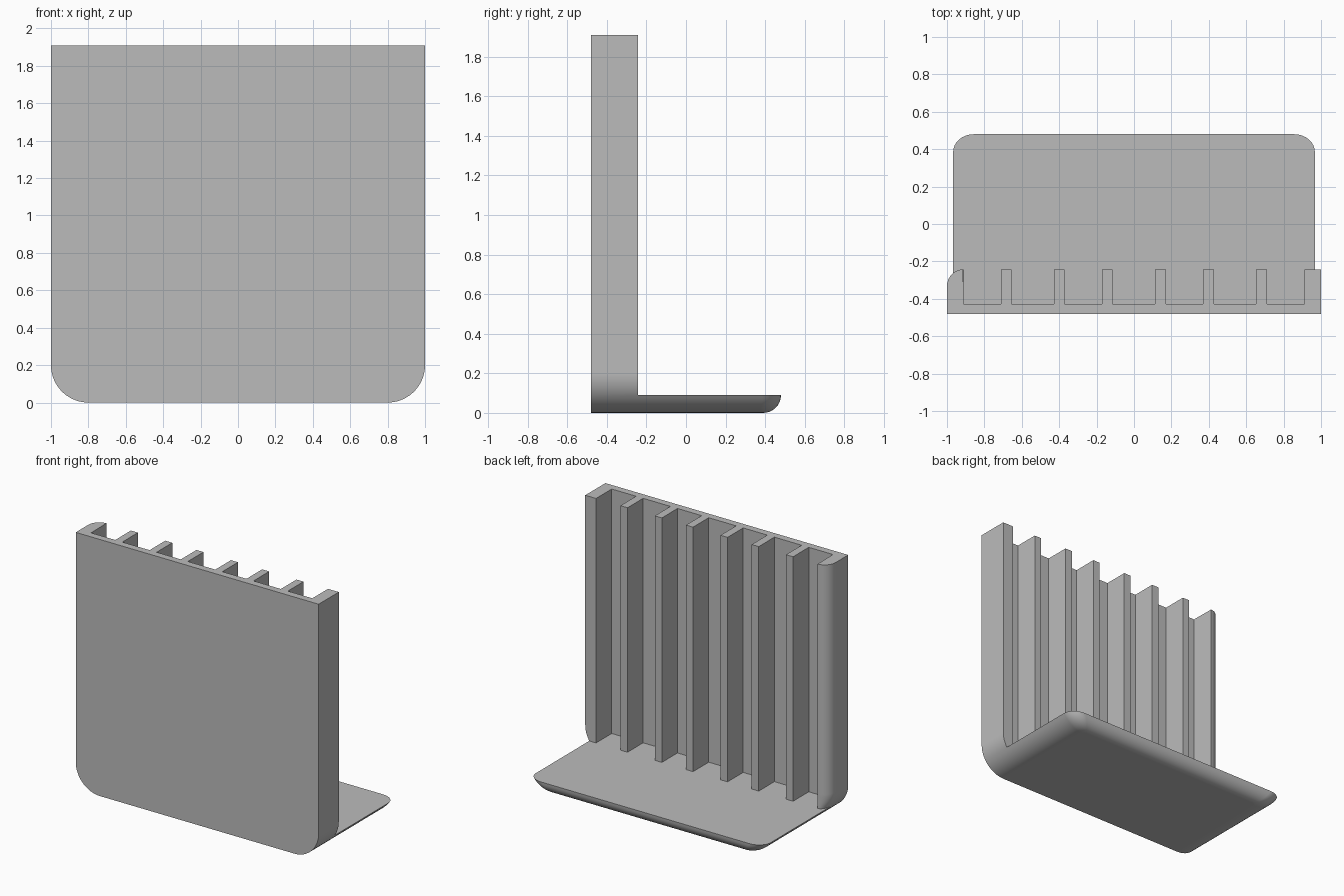
import bpy, bmesh, math

if "Cube" in bpy.data.objects:
    bpy.data.objects.remove(bpy.data.objects["Cube"])

FRONT, BACK = -0.48, 0.48
PLATE, FIN = -0.427, -0.243      # rear face of the plate, tips of the fins
BASE_Z, TOP_Z = 0.09, 1.91
R = 0.2                          # lower corner radius of the wall
FIN_W = 0.058
FINS = [0.652, 0.369, 0.112, -0.172, -0.429, -0.712]   # left edge of each fin
END = 0.911                      # inner face of the end fins
ARC = 8


def half_width(z):
    if z >= R:
        return 1.0
    return 1 - R + math.sqrt(R * R - (R - z) ** 2)


def base_outline(z, t):
    """Counter-clockwise slab section with rounded rear corners."""
    w = half_width(z)
    yb = BACK - 0.09 + 0.09 * math.sin(t)
    k = 0.25 + 0.75 * math.sin(t)
    rx, ry = 0.11 * k, 0.095 * k
    right = [(w - rx + rx * math.cos(a), yb - ry + ry * math.sin(a))
             for a in (math.pi / 2 * i / ARC for i in range(ARC + 1))]
    left = [(-x, y) for x, y in reversed(right)]
    return ([(-w, FRONT), (w, FRONT), (w, FIN)] + right + left
            + [(-w, FIN - 0.09)])


def wall_outline(z):
    """Counter-clockwise comb section, one end fin rounded."""
    w = half_width(z)
    pts = [(-w, FRONT), (w, FRONT), (w, FIN), (END, FIN), (END, PLATE)]
    for x in FINS:
        pts += [(x + FIN_W, PLATE), (x + FIN_W, FIN), (x, FIN), (x, PLATE)]
    pts.append((-END, PLATE))
    rx = min(0.086, w - END)
    for i in range(ARC + 1):
        a = math.pi / 2 * i / ARC
        pts.append((-(w - rx + rx * math.sin(a)),
                    FIN - 0.09 + 0.09 * math.cos(a)))
    return pts


def bridge(bm, low, high):
    n = len(low)
    for i in range(n):
        j = (i + 1) % n
        bm.faces.new((low[i], low[j], high[j], high[i]))


bm = bmesh.new()


def ring(pts, z):
    return [bm.verts.new((x, y, z)) for x, y in pts]


# base slab with rounded underside
base = []
for i in range(ARC + 1):
    t = math.pi / 2 * i / ARC
    z = BASE_Z * (1 - math.cos(t))
    base.append(ring(base_outline(z, t), z))
bm.faces.new(list(reversed(base[0])))
for a, b in zip(base, base[1:]):
    bridge(bm, a, b)

# finned wall rising out of the slab, sharing its front and side corners
rim = base[-1]
pts = wall_outline(BASE_Z)
foot = rim[:3] + ring(pts[3:-1], BASE_Z) + [rim[-1]]
prev = foot
for z in [BASE_Z + (R - BASE_Z) * i / 6 for i in range(1, 7)] + [TOP_Z]:
    cur = ring(wall_outline(z), z)
    bridge(bm, prev, cur)
    prev = cur
bm.faces.new(prev)

# slab floor, running in between the fins
bm.faces.new(rim[2:] + list(reversed(foot[3:-1])))

bmesh.ops.recalc_face_normals(bm, faces=bm.faces)
big = [f for f in bm.faces if len(f.verts) > 4]
bmesh.ops.triangulate(bm, faces=big)

mesh = bpy.data.meshes.new("finned_bracket")
bm.to_mesh(mesh)
bm.free()
obj = bpy.data.objects.new("finned_bracket", mesh)
bpy.context.collection.objects.link(obj)

grey = bpy.data.materials.new("plain_grey")
grey.diffuse_color = (0.5, 0.5, 0.5, 1)
grey.use_nodes = True
grey.node_tree.nodes["Principled BSDF"].inputs["Base Color"].default_value = grey.diffuse_color
mesh.materials.append(grey)

# smooth rounds, crisp edges
bpy.context.view_layer.objects.active = obj
obj.select_set(True)
bpy.ops.object.shade_smooth_by_angle(angle=math.radians(30))
mod = obj.modifiers.new("flat_faces_stay_flat", 'WEIGHTED_NORMAL')
mod.keep_sharp = True
